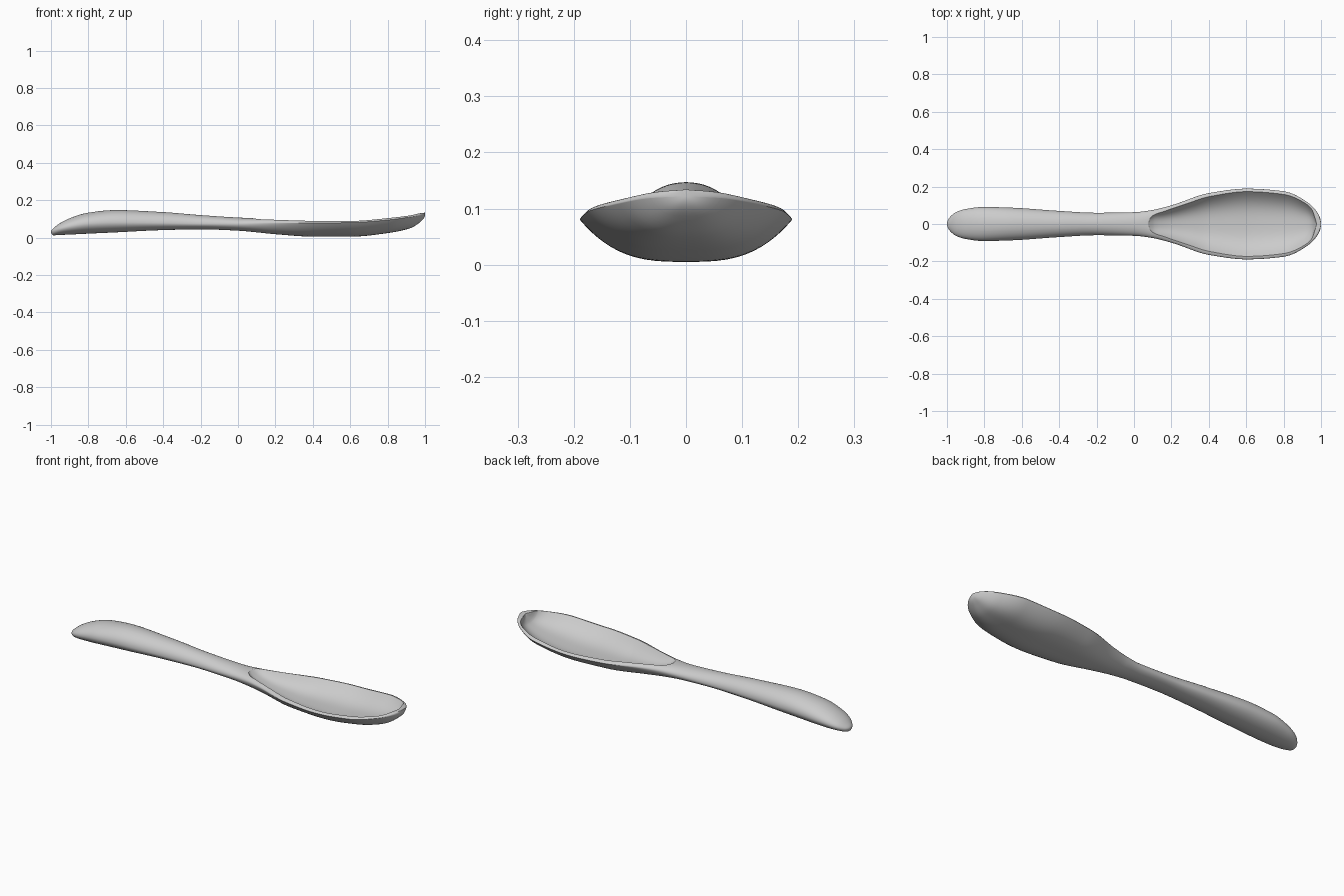
import bpy
import bmesh
import math

default_cube = bpy.data.objects.get("Cube")
if default_cube:
    bpy.data.objects.remove(default_cube, do_unlink=True)

# Outline stations: x, half width, top, seam, underside
OUTLINE = [
    (-1, 0, .03, .03, .03), (-.985, .036, .052, .036, .012),
    (-.95, .064, .078, .048, .014), (-.9, .08, .103, .06, .016),
    (-.8, .091, .133, .075, .021), (-.65, .087, .147, .081, .028),
    (-.4, .07, .136, .078, .04), (-.2, .06, .12, .074, .044),
    (0, .063, .107, .073, .037), (.1, .075, .103, .076, .028),
    (.2, .1, .099, .078, .018), (.4, .165, .092, .078, .005),
    (.6, .189, .092, .08, .005), (.8, .175, .107, .094, .024),
    (.92, .121, .121, .109, .05), (.98, .062, .131, .119, .088), (1, 0, .134, .122, .122)]

# Bowl hollow stations: x, half width, floor height
HOLLOW = [
    (.075, 0, .104), (.085, .029, .096), (.11, .05, .08), (.15, .064, .064),
    (.2, .081, .05), (.3, .115, .033), (.4, .146, .023), (.6, .173, .021),
    (.8, .158, .038), (.9, .12, .061), (.95, .079, .085), (.975, 0, .125)]


def angle(x):
    """Angular position along the length, so rounded ends stay smooth."""
    return math.acos(max(-1, min(1, -x)))


def sample(table, x, column):
    """Smooth, overshoot-free interpolation through one table column."""
    u = angle(x)
    us = [angle(row[0]) for row in table]
    vs = [row[column] for row in table]
    last = len(us) - 2
    i = next((k for k in range(last + 1) if u <= us[k + 1]), last)

    def secant(k):
        return (vs[k + 1] - vs[k]) / (us[k + 1] - us[k])

    def slope(k):
        if k == 0 or k > last:
            return secant(min(k, last))
        a, b = secant(k - 1), secant(k)
        return 2 * a * b / (a + b) if a * b > 0 else 0

    h = us[i + 1] - us[i]
    t = max(0, min(1, (u - us[i]) / h))
    s = t * t * (3 - 2 * t)
    return (vs[i] * (1 - s) + vs[i + 1] * s
            + h * t * (1 - t) * ((1 - t) * slope(i) - t * slope(i + 1)))


def mix(a, b, t):
    return a + (b - a) * t


def cross_section(x):
    """Closed loop of points: over the top, then back along the underside."""
    width, top, seam, under = (sample(OUTLINE, x, c) for c in range(1, 5))
    t = max(0, min(1, x / .4))
    bowl = t * t * (3 - 2 * t)
    inside = HOLLOW[0][0] < x < HOLLOW[-1][0]
    hollow = min(sample(HOLLOW, x, 1), width * .95) if inside else 0
    depth = max(0, top - sample(HOLLOW, x, 2)) if inside else 0
    split = max(hollow, width * .4)

    # Top: narrow rim strips either side of the hollow
    rim = [split + (width - split) * math.cos(k * math.pi / 16) for k in range(8)]
    inner = [split * math.cos(k * math.pi / 28) for k in range(15)]
    half = rim + inner
    ys = half + [-y for y in reversed(half[:-1])]
    ring = []
    for y in ys:
        r = min(1, abs(y) / width) if width > 0 else 1
        z = seam + (top - seam) * math.sqrt(1 - r ** mix(2, 8, bowl))
        if hollow > 0 and abs(y) < hollow:
            z -= depth * (1 - (abs(y) / hollow) ** 3)
        ring.append((x, y, z))

    # Underside: round on the handle, flatter beneath the bowl
    for k in range(1, 32):
        r = -math.cos(k * math.pi / 32)
        fall = (1 - abs(r) ** mix(2, 3, bowl)) ** mix(.5, 1, bowl)
        ring.append((x, r * width, seam - (seam - under) * fall))
    return ring


# Lengthwise stations, closer together where the hollow starts and ends
stations = [-math.cos(k * math.pi / 140) for k in range(141)]
stations += [.07 + .003 * k for k in range(20)]
stations += [.94 + .003 * k for k in range(14)]
stations = sorted(set(stations))

bm = bmesh.new()
rings = [[bm.verts.new(p) for p in cross_section(x)] for x in stations]
for a, b in zip(rings, rings[1:]):
    for k in range(len(a)):
        n = (k + 1) % len(a)
        bm.faces.new((a[k], a[n], b[n], b[k]))
bmesh.ops.remove_doubles(bm, verts=bm.verts, dist=.0001)
bmesh.ops.recalc_face_normals(bm, faces=bm.faces)
mesh = bpy.data.meshes.new("spoon")
bm.to_mesh(mesh)
bm.free()

# Plain grey finish
grey = bpy.data.materials.new("light grey")
grey.use_nodes = True
color = (.6, .6, .6, 1)
grey.diffuse_color = color
grey.node_tree.nodes["Principled BSDF"].inputs["Base Color"].default_value = color
mesh.materials.append(grey)

spoon = bpy.data.objects.new("spoon", mesh)
bpy.context.collection.objects.link(spoon)
bpy.context.view_layer.objects.active = spoon
spoon.select_set(True)
bpy.ops.object.shade_smooth_by_angle(angle=math.radians(40))
